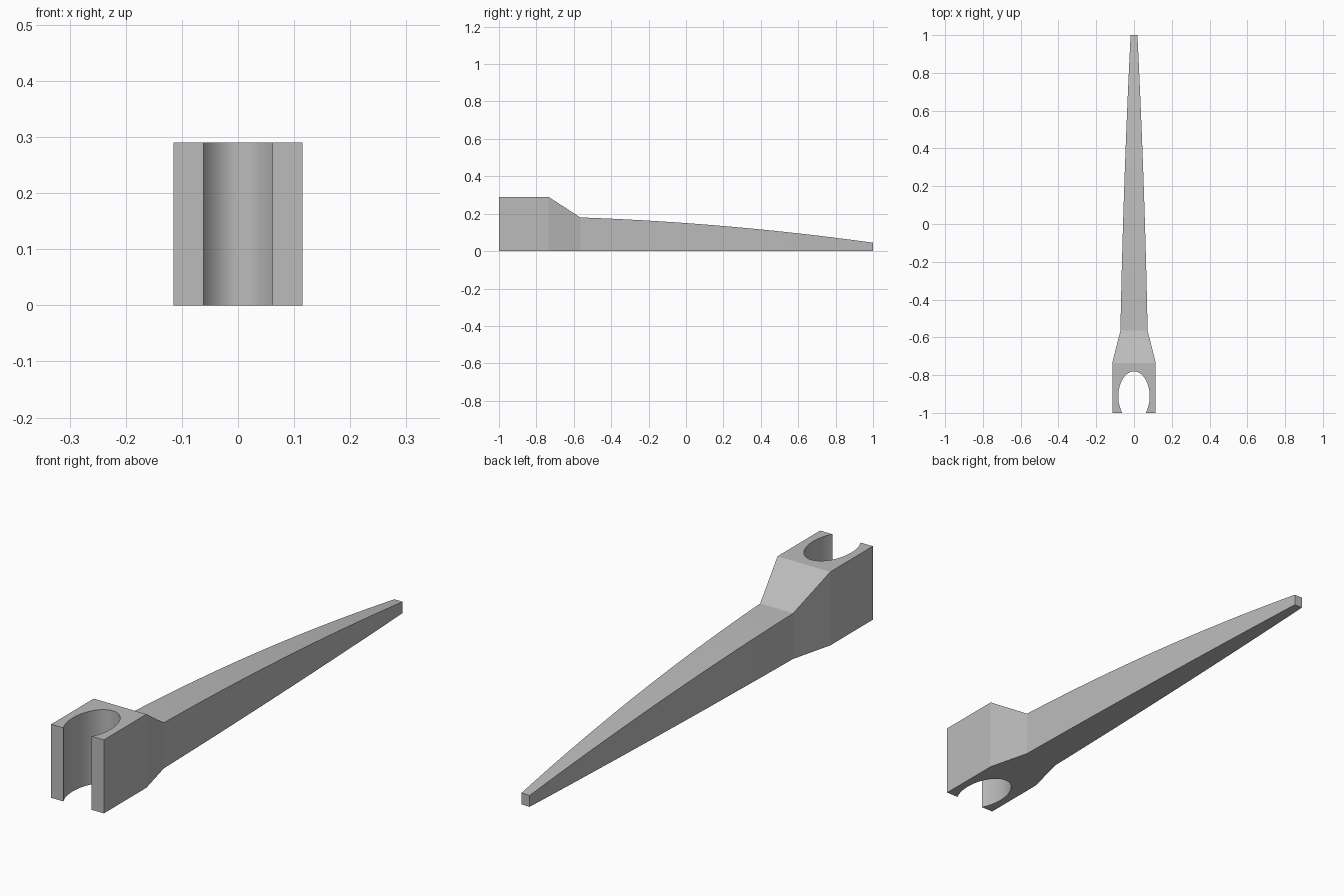
import bpy
import bmesh
import math

cube = bpy.data.objects.get("Cube")
if cube:
    bpy.data.objects.remove(cube)

HEAD_HALF, HEAD_TOP = 0.115, 0.29
FRONT, SHOULDER, NECK, TIP = -1.0, -0.735, -0.565, 1.0
BORE_Y, BORE_RX, BORE_RY = -0.912, 0.083, 0.132
BORE_STEPS, TAIL_STEPS = 40, 20

grey = bpy.data.materials.new("plain grey")
grey.use_nodes = True
colour = (0.5, 0.5, 0.5, 1)
grey.diffuse_color = colour
grey.node_tree.nodes["Principled BSDF"].inputs["Base Color"].default_value = colour

bm = bmesh.new()


def section(y, half, top):
    """Rectangular cross-section standing on the ground."""
    return [bm.verts.new(p) for p in
            ((-half, y, 0), (half, y, 0), (half, y, top), (-half, y, top))]


def loft(a, b):
    """Four walls between two cross-sections."""
    for i in range(4):
        j = (i + 1) % 4
        bm.faces.new((a[i], a[j], b[j], b[i]))


# Clip head: block with an elliptical bore open to the front
mouth = math.asin((FRONT - BORE_Y) / BORE_RY)
start, end = math.pi - mouth, mouth
outline = [(HEAD_HALF, FRONT), (HEAD_HALF, SHOULDER),
           (-HEAD_HALF, SHOULDER), (-HEAD_HALF, FRONT)]
for i in range(BORE_STEPS + 1):
    a = start + (end - start) * i / BORE_STEPS
    outline.append((BORE_RX * math.cos(a), BORE_Y + BORE_RY * math.sin(a)))
low = [bm.verts.new((x, y, 0)) for x, y in outline]
high = [bm.verts.new((x, y, HEAD_TOP)) for x, y in outline]
bm.faces.new(low)
bm.faces.new(high)
for i in range(len(low)):
    if i == 1:      # the neck continues from this side
        continue
    j = (i + 1) % len(low)
    bm.faces.new((low[i], low[j], high[j], high[i]))

# Sloping neck, then the curved taper to the tip
previous = [low[2], low[1], high[1], high[2]]
for i in range(TAIL_STEPS + 1):
    t = i / TAIL_STEPS
    current = section(NECK + (TIP - NECK) * t,
                      0.072 - 0.03 * t - 0.024 * t * t,
                      0.18 - 0.054 * t - 0.081 * t * t)
    loft(previous, current)
    previous = current
bm.faces.new(previous)

bmesh.ops.recalc_face_normals(bm, faces=bm.faces)
mesh = bpy.data.meshes.new("clip_spike")
bm.to_mesh(mesh)
bm.free()
mesh.materials.append(grey)
spike = bpy.data.objects.new("clip_spike", mesh)
bpy.context.collection.objects.link(spike)

# Smooth bore and taper, crisp edges
bpy.context.view_layer.objects.active = spike
spike.select_set(True)
bpy.ops.object.shade_smooth_by_angle(angle=math.radians(12))
